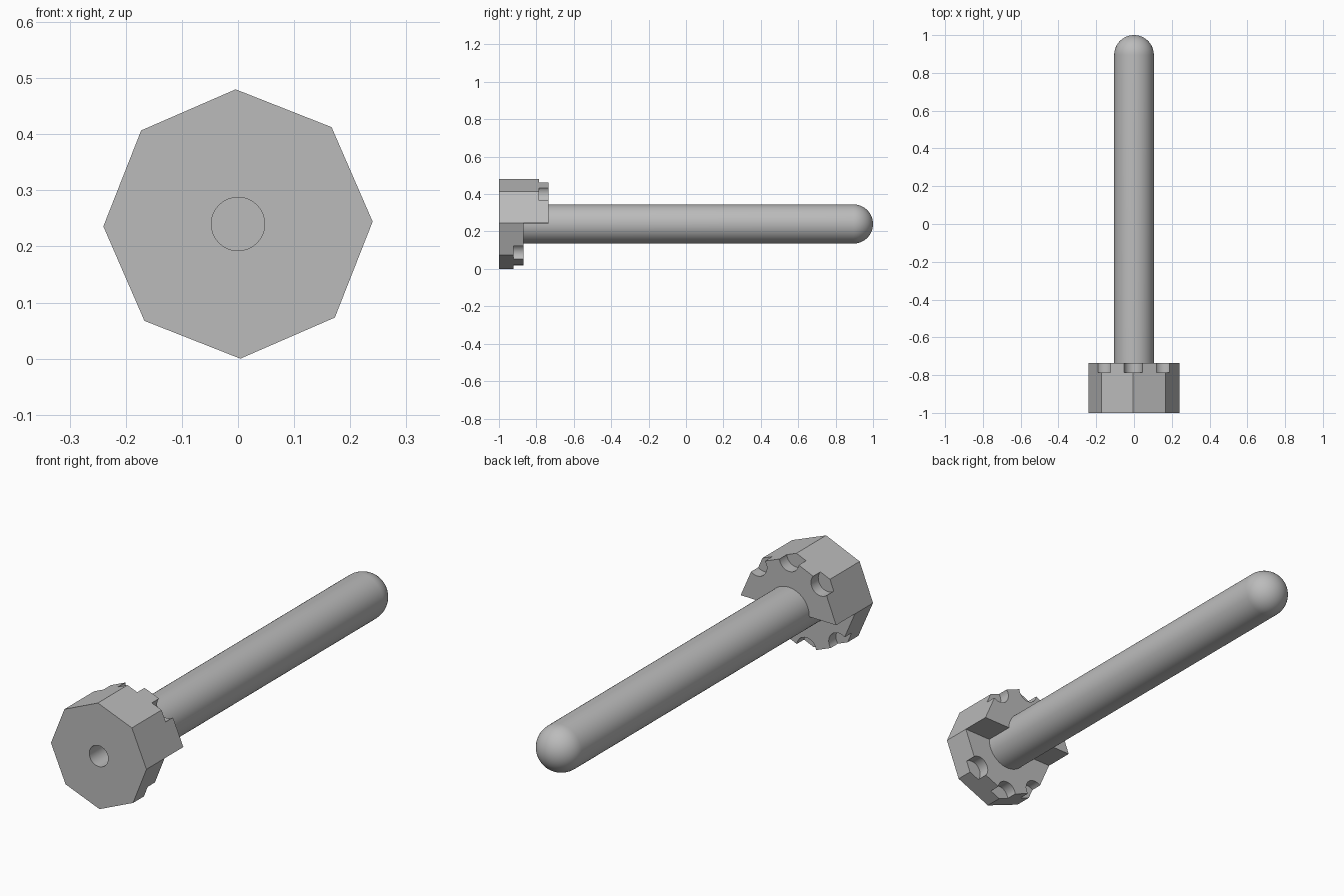
import bpy, bmesh
from math import pi, radians, sin, cos
from mathutils import Vector, Matrix

if "Cube" in bpy.data.objects:
    bpy.data.objects.remove(bpy.data.objects["Cube"])

AXIS_Z = 0.24
TWIST = radians(-1)      # slight turn of the head about its axis
HEAD_R = 0.24
ROD_R = 0.105
FRONT, LOW, HIGH = -1.0, -0.87, -0.735

grey = bpy.data.materials.new("plain grey")
grey.use_nodes = True
colour = (0.5, 0.5, 0.5, 1)
grey.diffuse_color = colour
grey.node_tree.nodes["Principled BSDF"].inputs["Base Color"].default_value = colour


def cylinder(name, radius, y0, y1, sides, x=0, z=AXIS_Z):
    """Cylinder lying along y."""
    bpy.ops.mesh.primitive_cylinder_add(
        vertices=sides, radius=radius, depth=y1 - y0,
        location=(x, (y0 + y1) / 2, z), rotation=(pi / 2, TWIST, 0))
    ob = bpy.context.object
    ob.name = name
    return ob


def cut(target, cutter):
    mod = target.modifiers.new("cut", 'BOOLEAN')
    mod.operation = 'DIFFERENCE'
    mod.solver = 'EXACT'
    mod.object = cutter
    bpy.context.view_layer.objects.active = target
    bpy.ops.object.modifier_apply(modifier=mod.name)
    bpy.data.objects.remove(cutter)


def finish(ob):
    bpy.ops.object.select_all(action='DESELECT')
    ob.select_set(True)
    bpy.context.view_layer.objects.active = ob
    ob.data.materials.clear()
    ob.data.materials.append(grey)
    bpy.ops.object.shade_smooth_by_angle(angle=radians(30))


def drill():
    return cylinder("bore_cutter", 0.0475, FRONT - 0.1, HIGH, 48)


# Eight-sided head, with its lower half cut back to a step
head = cylinder("head", HEAD_R, FRONT, HIGH, 8)
bpy.ops.mesh.primitive_cube_add(size=1, rotation=(0, TWIST, 0),
                                location=(0, LOW + 0.25, AXIS_Z - 0.25))
step = bpy.context.object
step.scale = (1, 0.5, 0.5)
cut(head, step)

# Round notches at the upper and lower corners
for side, face in ((1, HIGH), (-1, LOW)):
    for corner in (45, 90, 135):
        a = side * radians(corner) - TWIST
        cut(head, cylinder("notch_cutter", 0.049, face - 0.052, face + 0.05, 32,
                           0.226 * cos(a), AXIS_Z + 0.226 * sin(a)))
cut(head, drill())
finish(head)

# Rod with a domed tip, turned from a profile
profile = [(0, -0.95), (ROD_R, -0.95)]
for i in range(13):
    a = i * pi / 24
    profile.append((ROD_R * cos(a), 1 - ROD_R + ROD_R * sin(a)))
bm = bmesh.new()
verts = [bm.verts.new((r, y, 0)) for r, y in profile]
edges = [bm.edges.new(pair) for pair in zip(verts, verts[1:])]
bmesh.ops.spin(bm, geom=verts + edges, cent=(0, 0, 0), axis=(0, 1, 0),
               angle=2 * pi, steps=64)
bmesh.ops.remove_doubles(bm, verts=bm.verts, dist=0.0001)
bmesh.ops.recalc_face_normals(bm, faces=bm.faces)
bmesh.ops.transform(bm, matrix=Matrix.Translation(Vector((0, 0, AXIS_Z))),
                    verts=bm.verts)
mesh = bpy.data.meshes.new("rod")
bm.to_mesh(mesh)
bm.free()
rod = bpy.data.objects.new("rod", mesh)
bpy.context.collection.objects.link(rod)
cut(rod, drill())
finish(rod)
